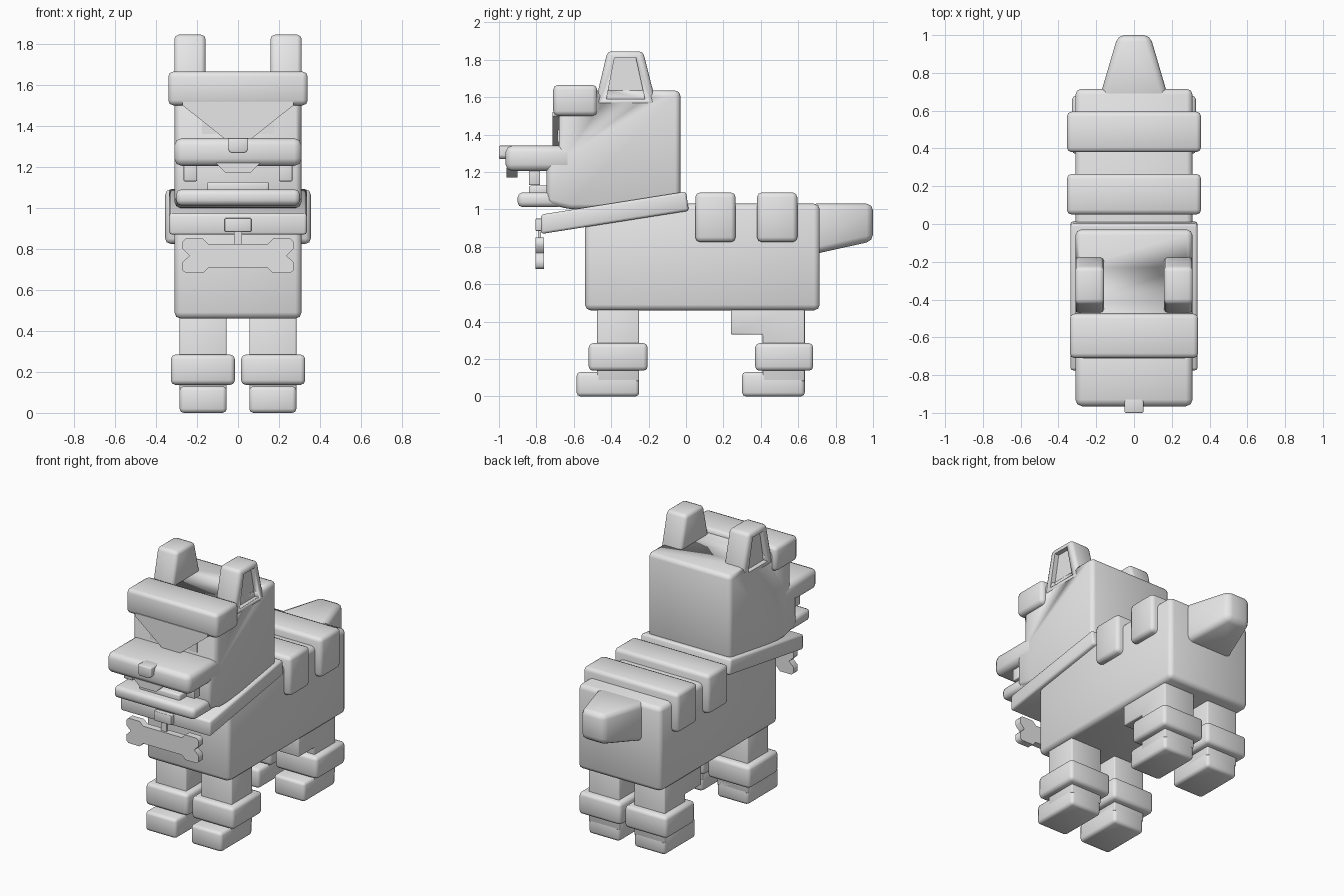
import bpy, bmesh, math
from mathutils import Vector

if "Cube" in bpy.data.objects:
    bpy.data.objects.remove(bpy.data.objects["Cube"])

grey = bpy.data.materials.new("plain grey")
grey.diffuse_color = (0.8, 0.8, 0.8, 1)
grey.use_nodes = True
grey.node_tree.nodes["Principled BSDF"].inputs["Base Color"].default_value = grey.diffuse_color


def finish(name, bm, bevel, segments=2):
    """Round the edges, make the object and shade it."""
    bmesh.ops.recalc_face_normals(bm, faces=bm.faces)
    if bevel:
        bmesh.ops.bevel(bm, geom=list(bm.edges), offset=bevel, segments=segments,
                        profile=0.5, affect='EDGES', clamp_overlap=True)
    me = bpy.data.meshes.new(name)
    bm.to_mesh(me)
    bm.free()
    me.materials.append(grey)
    ob = bpy.data.objects.new(name, me)
    bpy.context.collection.objects.link(ob)
    bpy.ops.object.select_all(action='DESELECT')
    ob.select_set(True)
    bpy.context.view_layer.objects.active = ob
    bpy.ops.object.shade_smooth_by_angle(angle=math.radians(50))
    return ob


def prism(name, pts, axis, lo, hi, bevel=0.0):
    """Extrude a profile along x (pts are y,z) or along y (pts are x,z)."""
    bm = bmesh.new()

    def place(p, d):
        return (d, p[0], p[1]) if axis == 'x' else (p[0], d, p[1])
    a = [bm.verts.new(place(p, lo)) for p in pts]
    b = [bm.verts.new(place(p, hi)) for p in pts]
    bm.faces.new(a)
    bm.faces.new(b[::-1])
    for i in range(len(pts)):
        j = (i + 1) % len(pts)
        bm.faces.new((a[i], b[i], b[j], a[j]))
    return finish(name, bm, bevel)


def box(name, x, y, z, bevel=0.02):
    pts = [(y[0], z[0]), (y[1], z[0]), (y[1], z[1]), (y[0], z[1])]
    return prism(name, pts, 'x', min(x), max(x), bevel)


def cut(target, cutter):
    m = target.modifiers.new("cut", 'BOOLEAN')
    m.operation, m.solver, m.object = 'DIFFERENCE', 'EXACT', cutter
    bpy.context.view_layer.objects.active = target
    bpy.ops.object.modifier_apply(modifier=m.name)


# Body and the two raised bands over the back
box("body", (-0.31, 0.31), (-0.54, 0.715), (0.46, 1.03), 0.03)
for i, y in enumerate((0.05, 0.38)):
    box(f"back_band_{i + 1}", (-0.355, 0.355), (y, y + 0.215), (0.825, 1.09), 0.025)

# Tapered tail
bm = bmesh.new()
rings = []
for y, hw, z0, z1 in ((0.66, 0.185, 0.755, 1.03), (1.0, 0.085, 0.83, 1.03)):
    rings.append([bm.verts.new(c) for c in
                  ((-hw, y, z0), (hw, y, z0), (hw, y, z1), (-hw, y, z1))])
for r in rings:
    bm.faces.new(r)
for i in range(4):
    j = (i + 1) % 4
    bm.faces.new((rings[0][i], rings[0][j], rings[1][j], rings[1][i]))
finish("tail", bm, 0.035)

# Legs, cuffs and paws
for s, side in ((-1, "left"), (1, "right")):
    x = (s * 0.055, s * 0.285)
    for end, leg, paw, cuff in (("front", (-0.475, -0.25), -0.585, (-0.52, -0.205)),
                                ("back", (0.41, 0.635), 0.30, (0.37, 0.68))):
        tag = f"{end}_{side}"
        if end == "front":
            box(f"leg_{tag}", x, leg, (0.08, 0.50), 0.008)
        else:
            # rear leg has a thigh stepping forward under the belly
            prism(f"leg_{tag}", [(0.41, 0.08), (0.635, 0.08), (0.635, 0.50), (0.24, 0.50),
                                 (0.24, 0.33), (0.41, 0.33)], 'x', min(x), max(x), 0.008)
        box(f"paw_{tag}", x, (paw, leg[1]), (0, 0.13), 0.02)
        box(f"cuff_{tag}", (s * 0.015, s * 0.328), cuff, (0.137, 0.284), 0.022)

# Head, with cheeks stepping forward under the eyes
head = prism("head", [(-0.03, 1.0), (-0.03, 1.635), (-0.68, 1.635), (-0.68, 1.31),
                      (-0.745, 1.31), (-0.745, 1.03), (-0.62, 1.0)],
             'x', -0.309, 0.309, 0.028)
box("brow", (-0.34, 0.34), (-0.71, -0.475), (1.50, 1.665), 0.025)
prism("brow_wedge", [(-0.27, 1.52), (-0.27, 1.50), (-0.05, 1.325), (0.05, 1.325),
                     (0.27, 1.50), (0.27, 1.52)], 'y', -0.713, -0.66)

# Muzzle, lip, nose and mouth
box("muzzle", (-0.31, 0.31), (-0.965, -0.60), (1.205, 1.34), 0.035)
prism("upper_lip", [(-0.11, 1.22), (-0.06, 1.17), (0.06, 1.17), (0.11, 1.22)],
      'y', -0.96, -0.90)
prism("nose", [(-0.05, 1.34), (-0.05, 1.285), (-0.035, 1.268), (0.035, 1.268),
               (0.05, 1.285), (0.05, 1.34)], 'y', -1.0, -0.91, 0.006)
box("lower_jaw", (-0.302, 0.302), (-0.90, -0.66), (1.012, 1.09), 0.025)
box("tongue", (-0.152, 0.152), (-0.84, -0.70), (1.07, 1.127), 0.01)

# Eyes, fangs and ears
for s, side in ((-1, "left"), (1, "right")):
    box(f"eye_{side}", (s * 0.11, s * 0.175), (-0.686, -0.66), (1.36, 1.44), 0)
    box(f"fang_{side}", (s * 0.20, s * 0.265), (-0.84, -0.78), (1.13, 1.23), 0.004)
    ear = prism(f"ear_{side}", [(-0.49, 1.55), (-0.155, 1.55), (-0.23, 1.845), (-0.42, 1.845)],
                'x', min(s * 0.158, s * 0.311), max(s * 0.158, s * 0.311), 0.022)
    # sunken panel on the outer side of the ear
    panel = prism("ear_cutter", [(-0.425, 1.59), (-0.22, 1.59), (-0.268, 1.81), (-0.382, 1.81)],
                  'x', min(s * 0.28, s * 0.40), max(s * 0.28, s * 0.40))
    cut(ear, panel)
    cut(head, panel)
    bpy.data.objects.remove(panel)

# Sloping collar with buckle, ring and bone tag
prism("collar", [(-0.775, 0.868), (0.015, 0.992), (0.0, 1.095), (-0.775, 0.972)],
      'x', -0.336, 0.336, 0.014)
box("buckle", (-0.065, 0.065), (-0.805, -0.75), (0.885, 0.95), 0.004)
box("tag_ring", (-0.02, 0.02), (-0.792, -0.775), (0.81, 0.90), 0)
half = [(0.145, 0.825), (0.17, 0.85), (0.255, 0.85), (0.27, 0.835), (0.27, 0.80), (0.237, 0.767),
        (0.27, 0.735), (0.27, 0.695), (0.255, 0.682), (0.17, 0.682), (0.145, 0.708)]
prism("bone_tag", half + [(-x, z) for x, z in reversed(half)], 'y', -0.805, -0.76)
